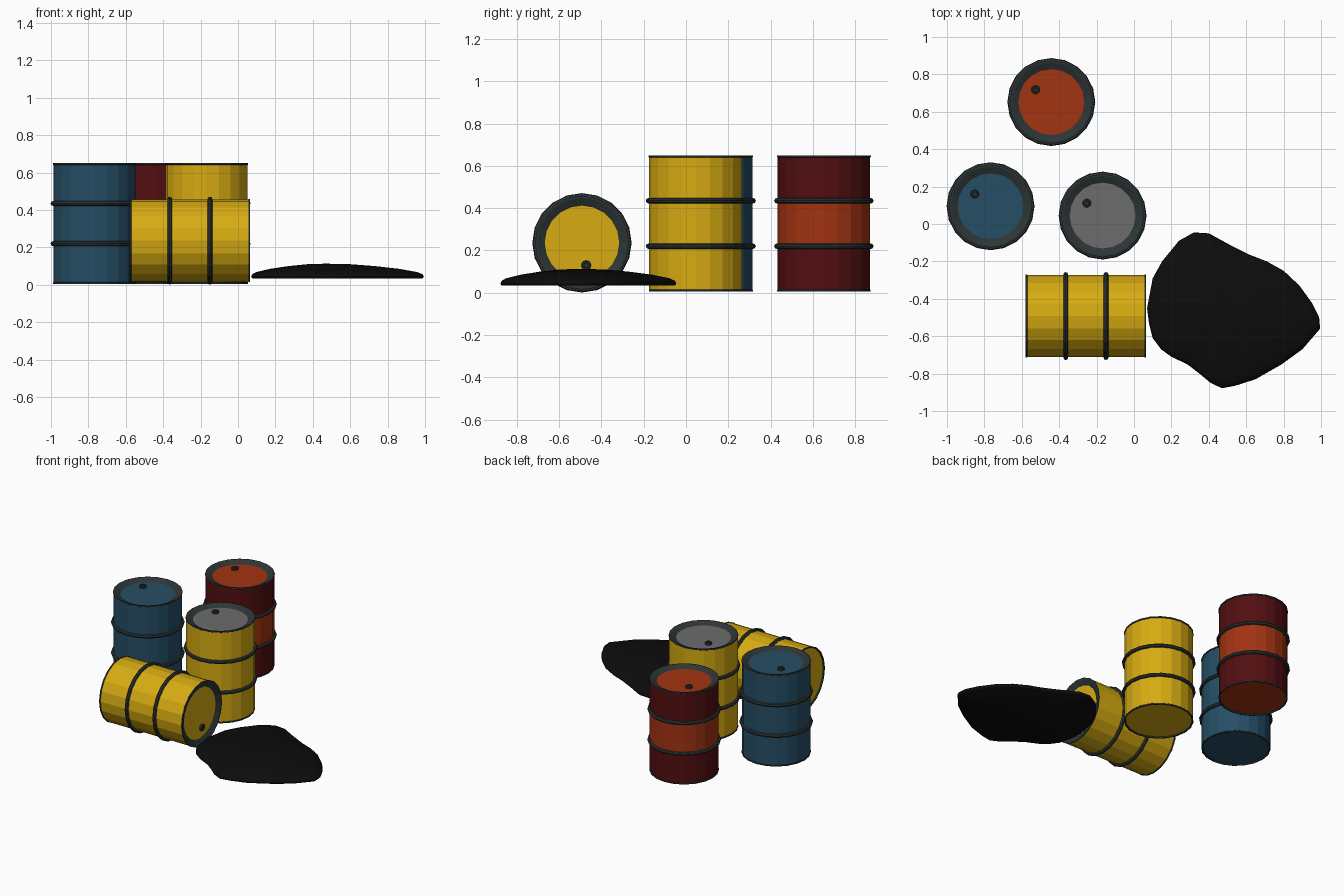
import bpy, bmesh, math
from mathutils import Matrix

if "Cube" in bpy.data.objects:
    bpy.data.objects.remove(bpy.data.objects["Cube"])


def mat(name, r, g, b):
    m = bpy.data.materials.new(name)
    m.diffuse_color = (r, g, b, 1)
    m.use_nodes = True
    m.node_tree.nodes["Principled BSDF"].inputs["Base Color"].default_value = m.diffuse_color
    return m


YELLOW = mat("yellow paint", 0.68, 0.41, 0.006)
BLUE = mat("blue paint", 0.019, 0.076, 0.133)
ORANGE = mat("orange red paint", 0.36, 0.033, 0.006)
MAROON = mat("maroon paint", 0.084, 0.0045, 0.0055)
GREY = mat("grey lid", 0.15, 0.15, 0.15)
DARK = mat("dark steel", 0.027, 0.036, 0.037)
BLACK = mat("black oil", 0.0037, 0.0037, 0.0037)

SIDES = 20
H = 0.645


def finish(name, bm, mats, matrix=Matrix()):
    bmesh.ops.recalc_face_normals(bm, faces=bm.faces)
    me = bpy.data.meshes.new(name)
    bm.to_mesh(me)
    bm.free()
    for m in mats:
        me.materials.append(m)
    ob = bpy.data.objects.new(name, me)
    ob.matrix_world = matrix
    bpy.context.collection.objects.link(ob)
    return ob


def lathe(bm, profile, idx, sides=SIDES, closed=False):
    """Revolve (r, z) points about z; idx gives the material of each segment."""
    rings = []
    for r, z in profile:
        if r == 0:
            rings.append([bm.verts.new((0, 0, z))] * sides)
        else:
            rings.append([bm.verts.new((r * math.cos(math.tau * i / sides),
                                        r * math.sin(math.tau * i / sides), z))
                          for i in range(sides)])
    pairs = list(zip(rings, rings[1:]))
    if closed:
        pairs.append((rings[-1], rings[0]))
    for (a, b), k in zip(pairs, idx):
        for i in range(sides):
            j = (i + 1) % sides
            vs = list(dict.fromkeys((a[i], a[j], b[j], b[i])))
            bm.faces.new(vs).material_index = k


def drum(name, matrix, ends, middle, bottom, lid, cap):
    # painted shell with dark sloped rim, recessed lid and thin bottom lip
    prof = [(0, 0.008), (0.211, 0.008), (0.213, 0), (0.221, 0), (0.221, 0.008),
            (0.219, 0.010), (0.219, H / 3), (0.219, 2 * H / 3), (0.219, H - 0.010),
            (0.222, H - 0.008), (0.222, H), (0.212, H), (0.176, H - 0.018),
            (0, H - 0.018)]
    bm = bmesh.new()
    lathe(bm, prof, [2, 4, 4, 4, 4, 0, 1, 0, 4, 4, 4, 4, 3])
    finish(name + "_shell", bm, [ends, middle, bottom, lid, DARK], matrix)
    # two rolling hoops
    bm = bmesh.new()
    for z in (H / 3, 2 * H / 3):
        ring = [(0.222 + 0.013 * math.cos(math.tau * k / 8),
                 z + 0.013 * math.sin(math.tau * k / 8)) for k in range(8)]
        lathe(bm, ring, [0] * 8, closed=True)
    finish(name + "_hoops", bm, [DARK], matrix)
    # stepped filler cap
    bm = bmesh.new()
    lathe(bm, [(0, H - 0.02), (0.023, H - 0.02), (0.023, H - 0.008), (0.019, H - 0.003),
               (0.012, H - 0.003), (0.010, H - 0.008), (0, H - 0.008)], [0] * 6, 12)
    finish(name + "_cap", bm, [DARK], matrix @ Matrix.Translation((cap[0], cap[1], 0)))


CAP = (-0.084, 0.066)
T = Matrix.Translation
drum("blue_drum", T((-0.767, 0.095, 0.005)), BLUE, BLUE, BLUE, BLUE, CAP)
drum("red_drum", T((-0.442, 0.652, 0.005)), MAROON, ORANGE, ORANGE, ORANGE, CAP)
drum("yellow_drum", T((-0.168, 0.045, 0.005)), YELLOW, YELLOW, YELLOW, GREY, CAP)
drum("fallen_drum", T((-0.58, -0.492, 0.236)) @ Matrix.Rotation(math.pi / 2, 4, 'Y'),
     YELLOW, YELLOW, YELLOW, YELLOW, (0.106, 0.020))

# oil spill: outline shrunk in steps towards a low domed peak
outline = [(.07, -.45), (.10, -.29), (.15, -.20), (.24, -.09), (.32, -.045), (.40, -.05),
           (.51, -.11), (.62, -.165), (.71, -.20), (.80, -.25), (.885, -.33), (.95, -.42),
           (.99, -.50), (.995, -.56), (.90, -.67), (.79, -.75), (.65, -.83), (.54, -.865),
           (.47, -.878), (.41, -.85), (.35, -.80), (.285, -.75), (.20, -.71), (.145, -.67),
           (.10, -.61), (.08, -.53)]
cx, cy = 0.47, -0.50
bm = bmesh.new()
rings = [[bm.verts.new((cx + (x - cx) * s, cy + (y - cy) * s, z)) for x, y in outline]
         for s, z in ((0.98, .034), (1, .042), (0.985, .056), (0.93, .068),
                      (0.75, .085), (0.5, .100), (0.25, .110))]
n = len(outline)
for a, b in zip(rings, rings[1:]):
    for i in range(n):
        j = (i + 1) % n
        bm.faces.new((a[i], a[j], b[j], b[i]))
peak = bm.verts.new((cx, cy, .113))
base = bm.verts.new((cx, cy, .034))
for i in range(n):
    j = (i + 1) % n
    bm.faces.new((rings[-1][i], rings[-1][j], peak))
    bm.faces.new((rings[0][j], rings[0][i], base))
spill = finish("oil_spill", bm, [BLACK])
for p in spill.data.polygons:
    p.use_smooth = True
